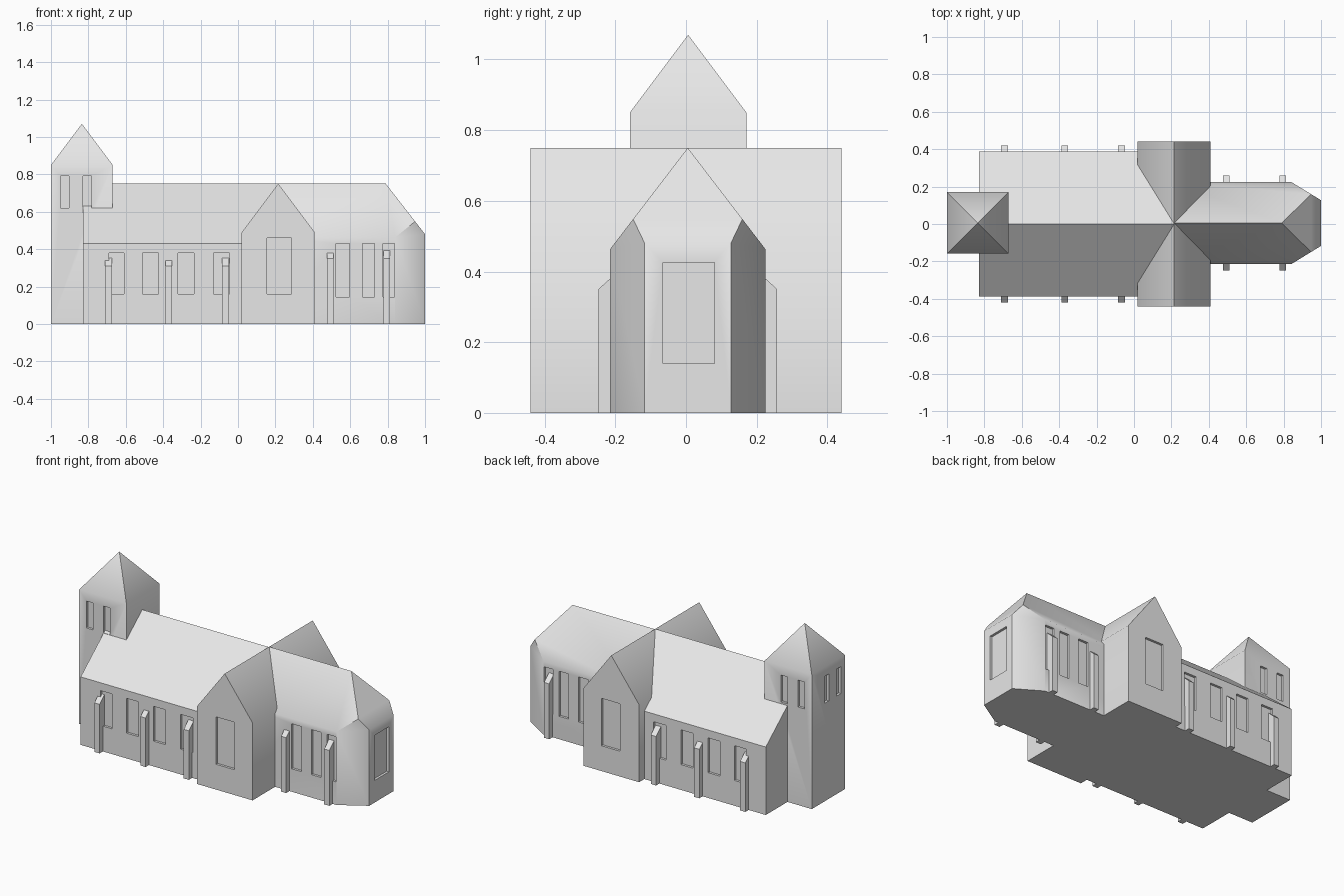
import bpy, bmesh, math
from mathutils import Vector

if "Cube" in bpy.data.objects:
    bpy.data.objects.remove(bpy.data.objects["Cube"])

stone = bpy.data.materials.new("light grey stone")
stone.diffuse_color = (0.8, 0.8, 0.8, 1)
stone.use_nodes = True
stone.node_tree.nodes["Principled BSDF"].inputs["Base Color"].default_value = stone.diffuse_color


def solid(name, lo, hi, planes=()):
    """Box from lo to hi, trimmed by planes given as (point, outward normal)."""
    bm = bmesh.new()
    bmesh.ops.create_cube(bm, size=1)
    for v in bm.verts:
        v.co = Vector([lo[i] if v.co[i] < 0 else hi[i] for i in range(3)])
    for point, normal in planes:
        cut = bmesh.ops.bisect_plane(
            bm, geom=bm.verts[:] + bm.edges[:] + bm.faces[:], dist=1e-5,
            plane_co=point, plane_no=Vector(normal).normalized(), clear_outer=True)
        edges = [g for g in cut["geom_cut"] if isinstance(g, bmesh.types.BMEdge)]
        edges = [e for e in edges if e.is_valid and len(e.link_faces) == 1]
        if edges:
            bmesh.ops.edgeloop_fill(bm, edges=edges)
    bmesh.ops.remove_doubles(bm, verts=bm.verts[:], dist=1e-4)
    bmesh.ops.recalc_face_normals(bm, faces=bm.faces[:])
    mesh = bpy.data.meshes.new(name)
    bm.to_mesh(mesh)
    bm.free()
    mesh.materials.append(stone)
    ob = bpy.data.objects.new(name, mesh)
    bpy.context.collection.objects.link(ob)
    return ob


def activate(ob):
    bpy.ops.object.select_all(action='DESELECT')
    ob.select_set(True)
    bpy.context.view_layer.objects.active = ob


def recess(body, lo, hi):
    """Sink a rectangular window into a body."""
    cutter = solid("window_cutter", lo, hi)
    cutter.hide_render = True
    activate(body)
    mod = body.modifiers.new("window", 'BOOLEAN')
    mod.operation, mod.solver, mod.object = 'DIFFERENCE', 'EXACT', cutter
    bpy.ops.object.modifier_apply(modifier=mod.name)
    bpy.data.objects.remove(cutter)


D = 0.015  # window depth


def side_windows(body, xs, z0, z1, centre, half):
    """Matching windows on the front and back walls."""
    for x0, x1 in xs:
        for s in (-1, 1):
            y = centre + s * half
            recess(body, (x0, y - D, z0), (x1, y + D, z1))


# Nave with gable roof
nave = solid("nave", (-0.83, -0.388, 0), (0.215, 0.388, 2),
             [((0, 0, 0.75), (0, s * 0.32, 0.388)) for s in (-1, 1)])
side_windows(nave, [(-0.69, -0.61), (-0.51, -0.425), (-0.32, -0.235), (-0.13, -0.045)],
             0.16, 0.38, 0, 0.388)

# Transept crossing the nave
transept = solid("transept", (0.02, -0.44, 0), (0.41, 0.44, 2),
                 [((0.215, 0, 0.75), (s * 0.26, 0, 0.195)) for s in (-1, 1)])
side_windows(transept, [(0.155, 0.285)], 0.16, 0.46, 0, 0.44)

# Choir: hipped roof, end corners cut off diagonally
CY, CH = 0.005, 0.22
planes = [((0.5, CY, 0.75), (0, s * 0.287, CH)) for s in (-1, 1)]
planes.append(((0.79, 0, 0.75), (0.27, 0, 0.21)))
planes += [((0.84, CY + s * CH, 0), (0.098, s * 0.16, 0)) for s in (-1, 1)]
choir = solid("choir", (0.215, CY - CH, 0), (1, CY + CH, 2), planes)
side_windows(choir, [(0.525, 0.595), (0.665, 0.73), (0.775, 0.838)], 0.145, 0.43, CY, CH)
recess(choir, (1 - D, -0.065, 0.14), (1 + D, 0.08, 0.425))

# Tower with pyramid roof
TX, TY, TH = -0.835, 0.006, 0.165
planes = [((TX, TY, 1.07), (s * 0.22, 0, TH)) for s in (-1, 1)]
planes += [((TX, TY, 1.07), (0, s * 0.22, TH)) for s in (-1, 1)]
tower = solid("tower", (-1, TY - TH, 0), (TX + TH, TY + TH, 2), planes)
side_windows(tower, [(-0.95, -0.903), (-0.83, -0.783)], 0.62, 0.79, TY, TH)
for y in (-0.12, 0.0):
    recess(tower, (-1 - D, y, 0.62), (-1 + D, y + 0.045, 0.79))

# Buttresses with sloping tops
for i, (x, centre, half, top) in enumerate([
        (-0.692, 0, 0.388, 0.31), (-0.37, 0, 0.388, 0.31), (-0.067, 0, 0.388, 0.31),
        (0.493, CY, CH, 0.35), (0.795, CY, CH, 0.35)]):
    for s, side in ((-1, "front"), (1, "back")):
        inner, outer = centre + s * (half - 0.03), centre + s * (half + 0.033)
        solid(f"buttress_{side}_{i + 1}",
              (x - 0.018, min(inner, outer), 0), (x + 0.018, max(inner, outer), 0.6),
              [((x, outer, top), (0, s * 0.03, 0.033))])

# Soft shading over the shallow eaves, crisp edges elsewhere
for ob in (nave, transept, choir, tower):
    activate(ob)
    bpy.ops.object.shade_smooth_by_angle(angle=math.radians(45))
